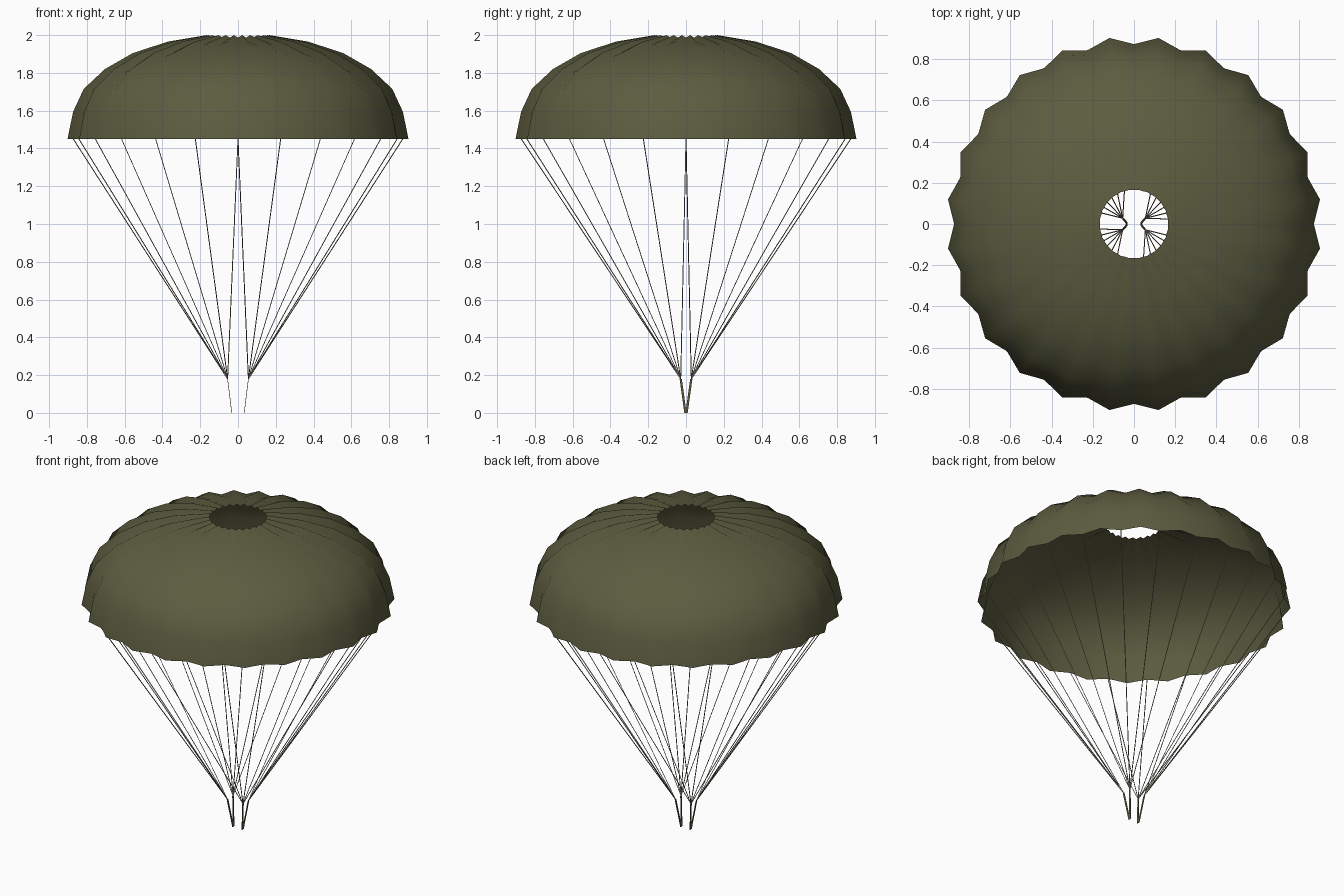
import bpy, bmesh, math
from mathutils import Vector, Matrix

if "Cube" in bpy.data.objects:
    bpy.data.objects.remove(bpy.data.objects["Cube"])

GORES = 24


def material(name, rgb):
    m = bpy.data.materials.new(name)
    m.diffuse_color = (*rgb, 1)
    m.use_nodes = True
    m.node_tree.nodes["Principled BSDF"].inputs["Base Color"].default_value = m.diffuse_color
    return m


canvas = material("olive_canvas", (0.108, 0.108, 0.052))
cord = material("grey_tan_cord", (0.27, 0.26, 0.19))
webbing = material("olive_webbing", (0.12, 0.11, 0.06))


def finish(bm, name, mat, smooth=False):
    me = bpy.data.meshes.new(name)
    bm.to_mesh(me)
    bm.free()
    me.materials.append(mat)
    for p in me.polygons:
        p.use_smooth = smooth
    ob = bpy.data.objects.new(name, me)
    bpy.context.collection.objects.link(ob)
    return ob


# Canopy: ridge profile (radius, height) from skirt to vent; valleys sink along the normal
ridge = [(0.91, 1.45), (0.881, 1.593), (0.824, 1.715), (0.711, 1.82),
         (0.561, 1.905), (0.373, 1.966), (0.167, 2.0)]
valley = []
for i, (r, z) in enumerate(ridge):
    a = Vector(ridge[max(i - 1, 0)])
    b = Vector(ridge[min(i + 1, len(ridge) - 1)])
    t = (b - a).normalized()
    n = Vector((1, 0)) if i == 0 else Vector((t.y, -t.x))
    d = 0.038 - 0.024 * i / (len(ridge) - 1)
    valley.append((r - n.x * d, z - n.y * d))

bm = bmesh.new()
cols = []
for k in range(GORES * 2):
    ang = math.pi * k / GORES
    prof = ridge if k % 2 else valley
    cols.append([bm.verts.new((r * math.cos(ang), r * math.sin(ang), z)) for r, z in prof])
for k, c in enumerate(cols):
    nxt = cols[(k + 1) % len(cols)]
    for i in range(len(c) - 1):
        bm.faces.new((c[i], nxt[i], nxt[i + 1], c[i + 1]))
finish(bm, "canopy", canvas, True)

# Suspension lines: one per valley, six to each riser
corners = [(1, 1), (-1, 1), (-1, -1), (1, -1)]
tops = [Vector((sx * 0.055, sy * 0.028, 0.18)) for sx, sy in corners]
bm = bmesh.new()
for k in range(GORES):
    ang = 2 * math.pi * k / GORES
    r, z = valley[0]
    a, b = Vector((r * math.cos(ang), r * math.sin(ang), z)), tops[k // 6]
    d = b - a
    mat = Matrix.Translation((a + b) / 2) @ d.to_track_quat('Z', 'Y').to_matrix().to_4x4()
    bmesh.ops.create_cone(bm, cap_ends=True, segments=4, radius1=0.0025,
                          radius2=0.0025, depth=d.length, matrix=mat)
finish(bm, "suspension_lines", cord)

# Risers: four flat webbing straps, wide in y, thin in x
bm = bmesh.new()
for (sx, sy), top in zip(corners, tops):
    foot = Vector((sx * 0.033, sy * 0.003, 0))
    rings = []
    for p in (foot, top):
        rings.append([bm.verts.new(p + Vector((x * 0.0015, y * 0.006, 0)))
                      for x, y in ((-1, -1), (1, -1), (1, 1), (-1, 1))])
    lo, hi = rings
    for i in range(4):
        j = (i + 1) % 4
        bm.faces.new((lo[i], lo[j], hi[j], hi[i]))
    bm.faces.new(lo[::-1])
    bm.faces.new(hi)
finish(bm, "risers", webbing)
